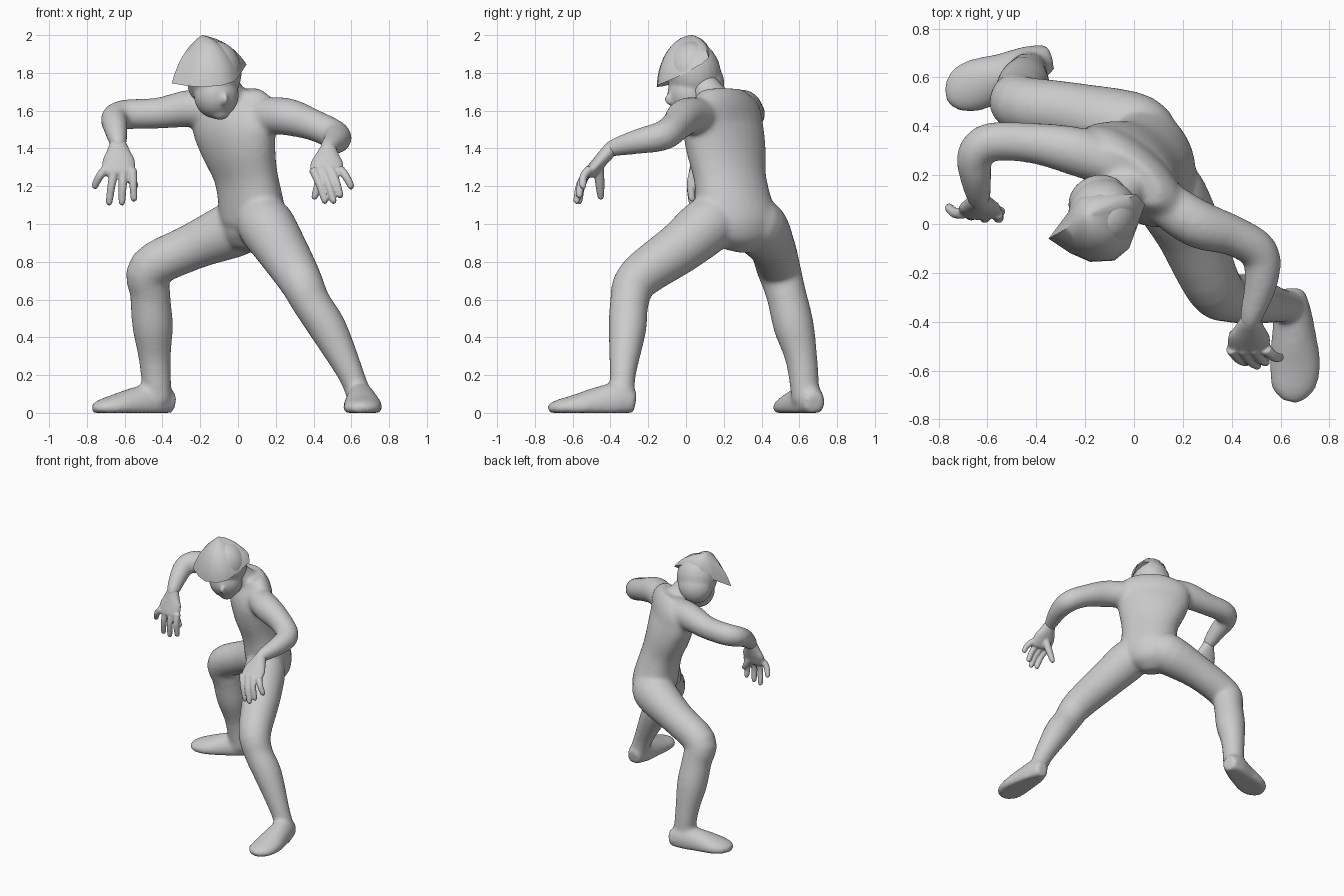
import bpy, bmesh, math
from mathutils import Vector, Matrix

cube = bpy.data.objects.get("Cube")
if cube:
    bpy.data.objects.remove(cube)

grey = bpy.data.materials.new("clay_grey")
grey.use_nodes = True
GREY = (0.6, 0.6, 0.6, 1)
grey.diffuse_color = GREY
grey.node_tree.nodes["Principled BSDF"].inputs["Base Color"].default_value = GREY


def spline(rows, steps=4):
    """Smooth Catmull-Rom resampling of a list of number rows."""
    pts = [Vector(r) for r in rows]
    pts = [pts[0]] + pts + [pts[-1]]
    out = []
    for a, b, c, d in zip(pts, pts[1:], pts[2:], pts[3:]):
        for i in range(steps):
            t = i / steps
            out.append(b + (c - a) * t / 2 + (a * 2 - b * 5 + c * 4 - d) * t * t / 2
                       + (b * 3 - a - c * 3 + d) * t ** 3 / 2)
    return out + [pts[-1]]


def loft(bm, rows, side=None, sides=20):
    """Loft rings; a row is x, y, z, half width, half depth, turn of the width axis."""
    rows = spline(rows)
    centres = [Vector(r[:3]) for r in rows]
    rings = []
    for i, r in enumerate(rows):
        way = (centres[min(i + 1, len(rows) - 1)] - centres[max(i - 1, 0)]).normalized()
        ref = side or Vector((math.cos(r[5]), -math.sin(r[5]), 0))
        u = (ref - way * ref.dot(way)).normalized()
        v = way.cross(u)
        ring = []
        for k in range(sides):
            a = math.tau * k / sides
            p = centres[i] + u * r[3] * math.cos(a) + v * r[4] * math.sin(a)
            p.z = max(p.z, 0)
            ring.append(bm.verts.new(p))
        rings.append(ring)
    for lo, hi in zip(rings, rings[1:]):
        for k in range(sides):
            j = (k + 1) % sides
            bm.faces.new((lo[k], lo[j], hi[j], hi[k]))
    bm.faces.new(rings[0][::-1])
    bm.faces.new(rings[-1])


def limb(bm, rows, side):
    loft(bm, [(x, y, z, r, r, 0) for x, y, z, r in rows], Vector(side))


def ball(bm, centre, size, turn):
    m = Matrix.Translation(centre) @ turn @ Matrix.Diagonal((*size, 1))
    bmesh.ops.create_uvsphere(bm, u_segments=24, v_segments=16, radius=1, matrix=m)


def finish(bm, name, voxel=0, smooth=0):
    bmesh.ops.recalc_face_normals(bm, faces=bm.faces)
    mesh = bpy.data.meshes.new(name)
    bm.to_mesh(mesh)
    bm.free()
    mesh.materials.append(grey)
    obj = bpy.data.objects.new(name, mesh)
    bpy.context.collection.objects.link(obj)
    if voxel:
        mod = obj.modifiers.new("fuse", "REMESH")
        mod.mode = "VOXEL"
        mod.voxel_size = voxel
        mod.use_smooth_shade = True
        mod = obj.modifiers.new("soften", "SMOOTH")
        mod.iterations = smooth
    else:
        bpy.ops.object.select_all(action="DESELECT")
        obj.select_set(True)
        bpy.context.view_layer.objects.active = obj
        bpy.ops.object.shade_smooth_by_angle(angle=math.radians(50))


# Body: twisted torso, neck, arms and legs fused into one skin
bm = bmesh.new()
loft(bm, [(.05, .265, .86, .07, .07, 1.08), (.06, .275, .92, .17, .13, 1.08),
          (.075, .28, 1, .215, .16, 1.08), (.07, .255, 1.1, .215, .158, 1.05),
          (.042, .232, 1.25, .212, .145, .96), (.002, .21, 1.4, .247, .155, .84),
          (-.02, .198, 1.52, .27, .148, .73), (-.01, .2, 1.63, .255, .115, .66),
          (-.02, .19, 1.705, .16, .075, .66)], sides=28)
limb(bm, [(0, .18, 1.61, .1), (-.05, .12, 1.69, .085), (-.1, .06, 1.78, .08)], (1, 0, 0))
limb(bm, [(.08, .12, 1.57, .09), (.25, .005, 1.57, .1), (.41, -.05, 1.52, .083),
          (.515, -.12, 1.468, .08), (.52, -.24, 1.44, .069), (.477, -.39, 1.4, .046),
          (.475, -.43, 1.36, .03)], (0, 0, 1))
limb(bm, [(-.04, .23, 1.6, .1), (-.24, .298, 1.613, .1), (-.42, .332, 1.587, .083),
          (-.59, .335, 1.58, .08), (-.652, .28, 1.56, .074), (-.648, .19, 1.51, .065),
          (-.635, .1, 1.43, .047), (-.635, .085, 1.39, .03)], (0, 0, 1))
limb(bm, [(.09, .25, 1.06, .1), (.14, .13, 1.005, .15), (.225, -.03, .875, .138),
          (.325, -.255, .71, .117), (.39, -.3, .58, .103), (.48, -.31, .44, .1),
          (.6, -.335, .2, .07), (.65, -.335, .06, .066)], (0, 1, 0.2))
limb(bm, [(.1, .3, 1.05, .1), (.015, .38, .99, .152), (-.24, .455, .88, .124),
          (-.465, .49, .765, .117), (-.465, .53, .63, .107), (-.452, .57, .46, .108),
          (-.44, .612, .28, .085), (-.425, .635, .06, .075)], (0, 1, 0.2))

# Feet: flat-soled lofts from heel to toe
loft(bm, [(.65, -.268, .05, .05, .055, 0), (.65, -.35, .06, .075, .1, 0),
          (.655, -.46, .045, .092, .095, 0), (.66, -.58, .03, .105, .07, 0),
          (.65, -.68, .025, .088, .045, 0), (.645, -.73, .02, .035, .025, 0)])
loft(bm, [(-.34, .68, .05, .055, .055, 0), (-.42, .655, .06, .078, .1, 0),
          (-.53, .61, .045, .092, .095, 0), (-.65, .568, .03, .108, .07, 0),
          (-.73, .54, .025, .085, .045, 0), (-.772, .53, .02, .035, .025, 0)],
     Vector((.35, -.94, 0)))
finish(bm, "body", .012, 18)


# Hands: broad palm with four fingers and a thumb
def hand(name, wrist, knuckles, tips, thumb):
    bm = bmesh.new()
    w, k = Vector(wrist), Vector(knuckles)
    mid = w.lerp(k, .6)
    loft(bm, [(*w.lerp(k, -.15), .03, .03, 0), (*w, .043, .038, 0),
              (*w.lerp(k, .3), .064, .038, 0), (*mid, .086, .036, 0),
              (*k, .084, .031, 0), (*w.lerp(k, 1.1), .065, .016, 0)])
    for i, tip in enumerate(tips):
        base = k + Vector((.047 * (i - 1.5), 0, .02))
        t = Vector(tip)
        bend = base.lerp(t, .5) + Vector((0, -.012, .012))
        loft(bm, [(*base, .025, .025, 0), (*bend, .022, .022, 0),
                  (*base.lerp(t, .92), .018, .018, 0), (*t, .007, .007, 0)], sides=10)
    t = Vector(thumb)
    loft(bm, [(*mid, .03, .03, 0), (*mid.lerp(t, .5), .028, .026, 0),
              (*mid.lerp(t, .92), .018, .018, 0), (*t, .007, .007, 0)], sides=10)
    finish(bm, name, .007, 3)


hand("left_hand", (.477, -.395, 1.4), (.468, -.51, 1.27),
     [(.465, -.57, 1.11), (.51, -.585, 1.11), (.545, -.57, 1.14), (.605, -.55, 1.19)],
     (.4, -.45, 1.13))
hand("right_hand", (-.635, .1, 1.43), (-.63, .045, 1.27),
     [(-.765, .07, 1.19), (-.685, .05, 1.1), (-.615, .03, 1.1), (-.55, .03, 1.12)],
     (-.535, .05, 1.19))

# Head: skull, cheeks, chin, nose and nape, turned towards the left
turn = Matrix.Rotation(.4, 4, "Z") @ Matrix.Rotation(.2, 4, "X")
bm = bmesh.new()
origin = Vector((-.125, .04, 1.8))
for offset, size in [((0, 0, 0), (.145, .145, .17)), ((0, -.05, -.11), (.12, .112, .125)),
                     ((.01, -.09, -.19), (.055, .05, .045)), ((0, -.155, -.11), (.02, .035, .035)),
                     ((0, .045, -.06), (.125, .108, .125))]:
    ball(bm, origin + turn @ Vector(offset), size, turn)
finish(bm, "head", .01, 5)

# Helmet: shell with two swept side tips; a rim row is x, y, z, bulge
rim = [(-.35, -.06, 1.745, .5), (-.26, -.12, 1.73, .75), (-.18, -.155, 1.725, .95),
       (-.08, -.15, 1.735, .95), (-.02, -.1, 1.755, .85), (.01, -.02, 1.79, .7),
       (.045, .08, 1.845, .5), (.01, .12, 1.88, .6), (-.06, .125, 1.905, .7),
       (-.14, .125, 1.92, .7), (-.22, .11, 1.895, .7), (-.275, .04, 1.81, .7)]
apex = Vector((-.19, .03, 2))
bm = bmesh.new()
top = bm.verts.new(apex)
rings = []
for i in range(1, 11):
    t = i / 10
    ring = []
    for x, y, z, bulge in rim:
        out = bulge * math.sin(t * math.pi / 2) + (1 - bulge) * t
        down = bulge * (1 - math.cos(t * math.pi / 2)) + (1 - bulge) * t
        edge = Vector((x, y, z)) - apex
        ring.append(bm.verts.new(apex + edge * Vector((out, 0, 0)).x * 1
                                 + Vector((0, 0, edge.z * (down - out)))))
    rings.append(ring)
under = bm.verts.new((-.14, .03, 1.83))
n = len(rim)
for k in range(n):
    j = (k + 1) % n
    bm.faces.new((top, rings[0][k], rings[0][j]))
    bm.faces.new((under, rings[-1][j], rings[-1][k]))
    for lo, hi in zip(rings, rings[1:]):
        bm.faces.new((lo[k], hi[k], hi[j], lo[j]))
finish(bm, "helmet")
